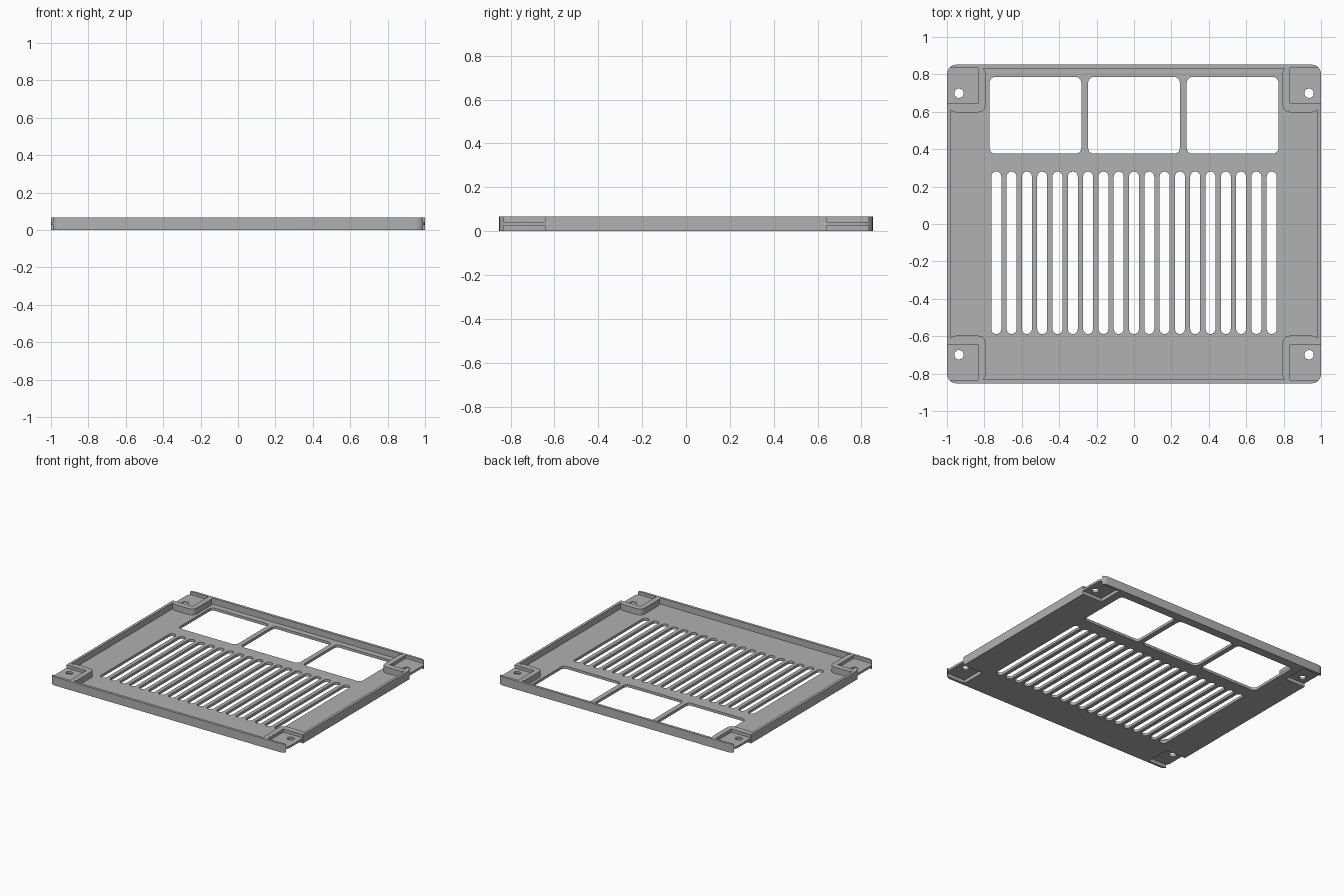
import bpy, bmesh, math

cube = bpy.data.objects.get("Cube")
if cube:
    bpy.data.objects.remove(cube, do_unlink=True)

HX, HY, H = 1.0, 0.852, 0.066      # half width, half depth, height
WALL, FLOOR = 0.02, 0.02
SIGNS = [(sx, sy) for sx in (-1, 1) for sy in (-1, 1)]

grey = bpy.data.materials.new("light grey")
grey.use_nodes = True
grey.diffuse_color = (0.44, 0.44, 0.44, 1)
grey.node_tree.nodes["Principled BSDF"].inputs["Base Color"].default_value = (0.44, 0.44, 0.44, 1)


def prism(bm, cx, cy, w, d, z0, z1, r=0.0, steps=6):
    """Upright rounded box, added to bm."""
    pts = []
    for i, (sx, sy) in enumerate([(1, 1), (-1, 1), (-1, -1), (1, -1)]):
        px, py = cx + sx * (w / 2 - r), cy + sy * (d / 2 - r)
        for k in range(steps + 1 if r else 1):
            a = math.pi / 2 * (i + k / steps)
            pts.append((px + r * math.cos(a), py + r * math.sin(a)))
    low = [bm.verts.new((x, y, z0)) for x, y in pts]
    top = [bm.verts.new((x, y, z1)) for x, y in pts]
    bm.faces.new(low[::-1])
    bm.faces.new(top)
    for i in range(len(pts)):
        j = (i + 1) % len(pts)
        bm.faces.new((low[i], low[j], top[j], top[i]))


def make(name, boxes):
    """One object from a list of prism arguments."""
    bm = bmesh.new()
    for b in boxes:
        prism(bm, *b)
    mesh = bpy.data.meshes.new(name)
    bm.to_mesh(mesh)
    bm.free()
    mesh.materials.append(grey)
    obj = bpy.data.objects.new(name, mesh)
    bpy.context.collection.objects.link(obj)
    return obj


def combine(target, boxes, operation):
    """Apply a boolean with temporary helper solids."""
    helper = make("helper", boxes)
    helper.hide_render = True
    mod = target.modifiers.new("shape", 'BOOLEAN')
    mod.operation, mod.solver, mod.object = operation, 'EXACT', helper
    bpy.context.view_layer.objects.active = target
    bpy.ops.object.modifier_apply(modifier=mod.name)
    bpy.data.objects.remove(helper, do_unlink=True)


# Tray with a rim
tray = make("vented_tray", [(0, 0, 2 * HX, 2 * HY, 0, H, 0.05)])
combine(tray, [(0, 0, 2 * (HX - WALL), 2 * (HY - WALL), FLOOR, H + 0.1, 0.03)], 'DIFFERENCE')

# Corner blocks
bx, by, inset = 0.794, 0.597, 0.01
combine(tray, [(sx * (bx + HX - inset) / 2, sy * (by + HY - inset) / 2,
                HX - inset - bx, HY - inset - by, 0.01, H, 0.04)
               for sx, sy in SIGNS], 'UNION')

# Pockets above and below each mounting plate, open to the sides
px0, px1, py0, py1 = 0.834, 1.1, 0.643, 0.833
combine(tray, [(sx * (px0 + px1) / 2, sy * (py0 + py1) / 2, px1 - px0, py1 - py0, z0, z1)
               for sx, sy in SIGNS for z0, z1 in ((-0.1, 0.026), (0.042, 0.2))], 'DIFFERENCE')

# Windows, vent slots and screw holes
openings = [(i * 0.527, 0.581, 0.49, 0.41, -0.1, 0.2, 0.03) for i in (-1, 0, 1)]
openings += [(i * 0.0818, -0.154, 0.053, 0.868, -0.1, 0.2, 0.026) for i in range(-9, 10)]
openings += [(sx * 0.936, sy * 0.699, 0.05, 0.05, -0.1, 0.2, 0.0249) for sx, sy in SIGNS]
combine(tray, openings, 'DIFFERENCE')

# Smooth the rounded corners, keep edges sharp
bpy.ops.object.select_all(action='DESELECT')
tray.select_set(True)
bpy.context.view_layer.objects.active = tray
bpy.ops.object.shade_smooth_by_angle(angle=math.radians(30))
